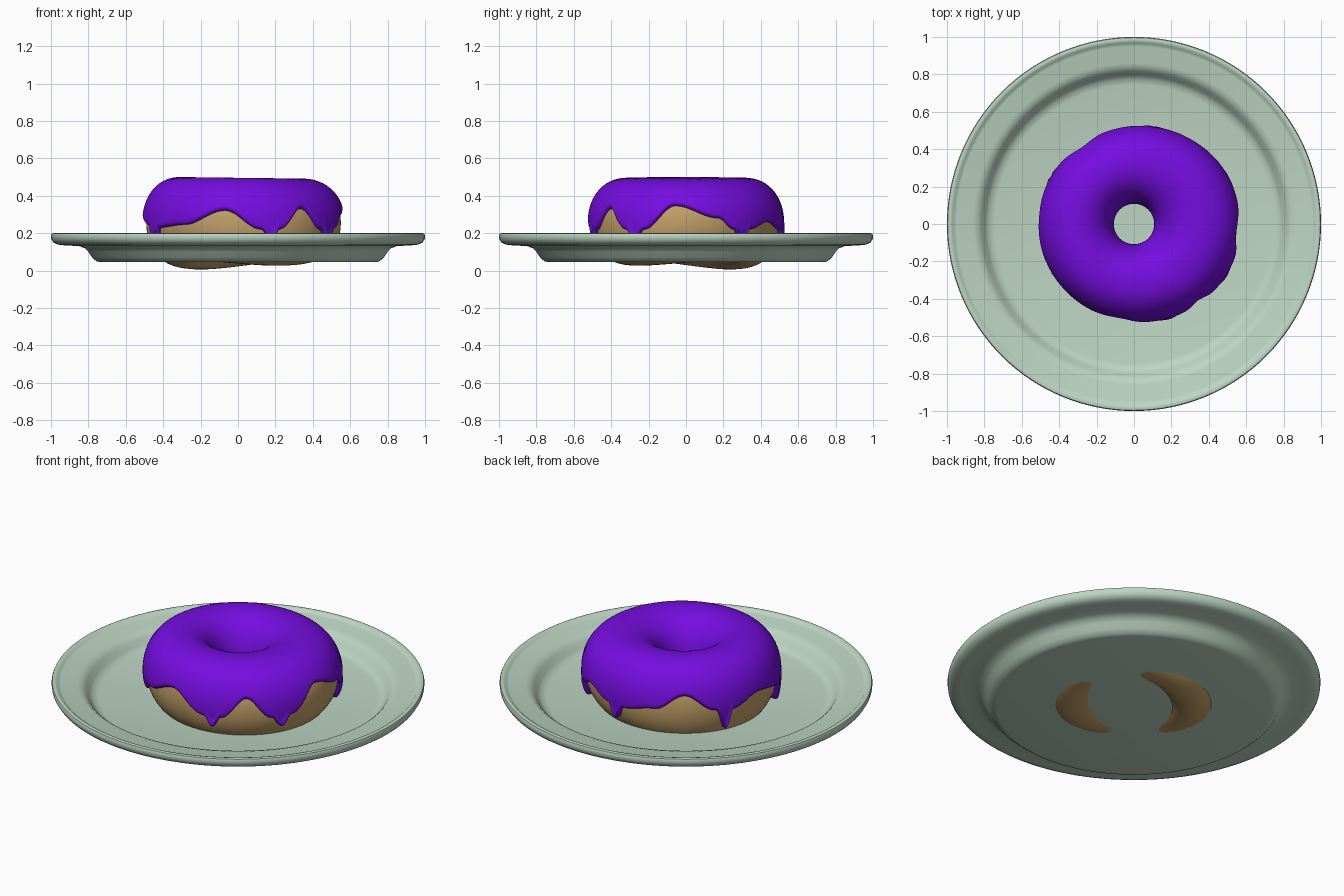
import bpy, bmesh, math

if "Cube" in bpy.data.objects:
    bpy.data.objects.remove(bpy.data.objects["Cube"])

def material(name, rgb):
    m = bpy.data.materials.new(name)
    m.diffuse_color = (*rgb, 1)
    m.use_nodes = True
    m.node_tree.nodes["Principled BSDF"].inputs["Base Color"].default_value = m.diffuse_color
    return m

def ring_object(name, section, count, mat):
    """Sweep a closed section(angle) -> [(radius, z)] around the z axis."""
    bm = bmesh.new()
    rings = []
    for i in range(count):
        th = 2 * math.pi * i / count
        rings.append([bm.verts.new((r * math.cos(th), r * math.sin(th), z))
                      for r, z in section(th)])
    n = len(rings[0])
    for i in range(count):
        a, b = rings[i], rings[(i + 1) % count]
        for j in range(n):
            k = (j + 1) % n
            bm.faces.new((a[j], b[j], b[k], a[k]))
    bmesh.ops.remove_doubles(bm, verts=bm.verts, dist=1e-5)
    bmesh.ops.recalc_face_normals(bm, faces=bm.faces)
    me = bpy.data.meshes.new(name)
    bm.to_mesh(me)
    bm.free()
    me.materials.append(mat)
    ob = bpy.data.objects.new(name, me)
    bpy.context.collection.objects.link(ob)
    bpy.ops.object.select_all(action='DESELECT')
    ob.select_set(True)
    bpy.context.view_layer.objects.active = ob
    bpy.ops.object.shade_smooth_by_angle(angle=math.radians(40))
    return ob

plate_mat = material("pale green ceramic", (0.51, 0.665, 0.546))
dough_mat = material("golden dough", (0.55, 0.35, 0.14))
icing_mat = material("purple icing", (0.178, 0.004, 0.745))

# Plate: flat floor, sloped wall, wide rim with a raised lip
PLATE = [(0, .045), (.735, .045), (.757, .05), (.78, .07), (.80, .10), (.82, .12),
         (.85, .131), (.93, .135), (.965, .139), (.987, .15), (.998, .168), (1.0, .186),
         (.996, .197), (.985, .2), (.972, .197), (.963, .188), (.95, .184), (.86, .18),
         (.835, .172), (.815, .155), (.795, .125), (.775, .107), (.745, .1), (0, .1)]
ring_object("plate", lambda th: PLATE, 128, plate_mat)

# Dough: slightly uneven ring, its underside sinking through the plate
def dough_shape(th):
    outer = .511 + .03 * math.cos(th) + .009 * math.cos(2 * th)
    low = math.radians(130)
    bottom = .033 - .010 * math.cos(th - low) - .017 * math.cos(2 * (th - low))
    top = .474 + .004 * math.cos(th - math.pi)
    return (outer + .13) / 2, (outer - .13) / 2, (top + bottom) / 2, (top - bottom) / 2

def dough_point(th, t, off=0):
    R, a, zc, b = dough_shape(th)
    c, s = math.cos(t), math.sin(t)
    e = 2 / 2.15
    return (R + (a + off) * math.copysign(abs(c) ** e, c),
            zc + (b + off) * math.copysign(abs(s) ** e, s))

ring_object("dough", lambda th: [dough_point(th, 2 * math.pi * j / 48) for j in range(48)],
            128, dough_mat)

# Icing: lower edge height by angle, with drips between arches
EDGE = [(-6, .345), (18, .28), (28, .22), (33, .12), (38, .22), (55, .26), (73, .22),
        (79, .15), (84, .22), (105, .25), (124, .33), (144, .24), (150, .13), (155, .23),
        (175, .28), (200, .24), (207, .13), (213, .23), (235, .245), (262, .32),
        (284, .22), (290, .165), (295, .22), (310, .33), (324, .22), (330, .165),
        (336, .22), (354, .345)]
DRIPS = (33, 79, 150, 207, 290, 330)

def edge_height(deg):
    if deg > 354:
        deg -= 360
    for (a, za), (b, zb) in zip(EDGE, EDGE[1:]):
        if a <= deg <= b:
            f = (1 - math.cos(math.pi * (deg - a) / (b - a))) / 2
            return za + (zb - za) * f

def icing_section(th):
    deg = math.degrees(th)
    R, a, zc, b = dough_shape(th)
    s = max(-.98, min(.98, (edge_height(deg) - zc) / b))
    end = math.asin(math.copysign(abs(s) ** (2.15 / 2), s))
    start = math.pi * 1.04
    drip = max(math.exp(-((deg - d) / 3.2) ** 2) for d in DRIPS)
    length = (start - end) * .25
    pts = []
    n = 48
    for j in range(n + 1):
        f = (1 - math.cos(math.pi * j / n)) / 2
        near = min(f, 1 - f) * length
        off = .025 * math.sqrt(max(0, 1 - (1 - min(1, near / .02)) ** 2)) - .003
        # rounded bulb at the tip of each drip
        d = (1 - f) * length
        off += .014 * drip * math.exp(-((d - .025) / .02) ** 2)
        pts.append(dough_point(th, start + (end - start) * f, off))
    # hidden inner side, just under the dough surface
    for j in range(11, 0, -1):
        pts.append(dough_point(th, start + (end - start) * j / 12, -.006))
    return pts

ring_object("icing", icing_section, 360, icing_mat)
